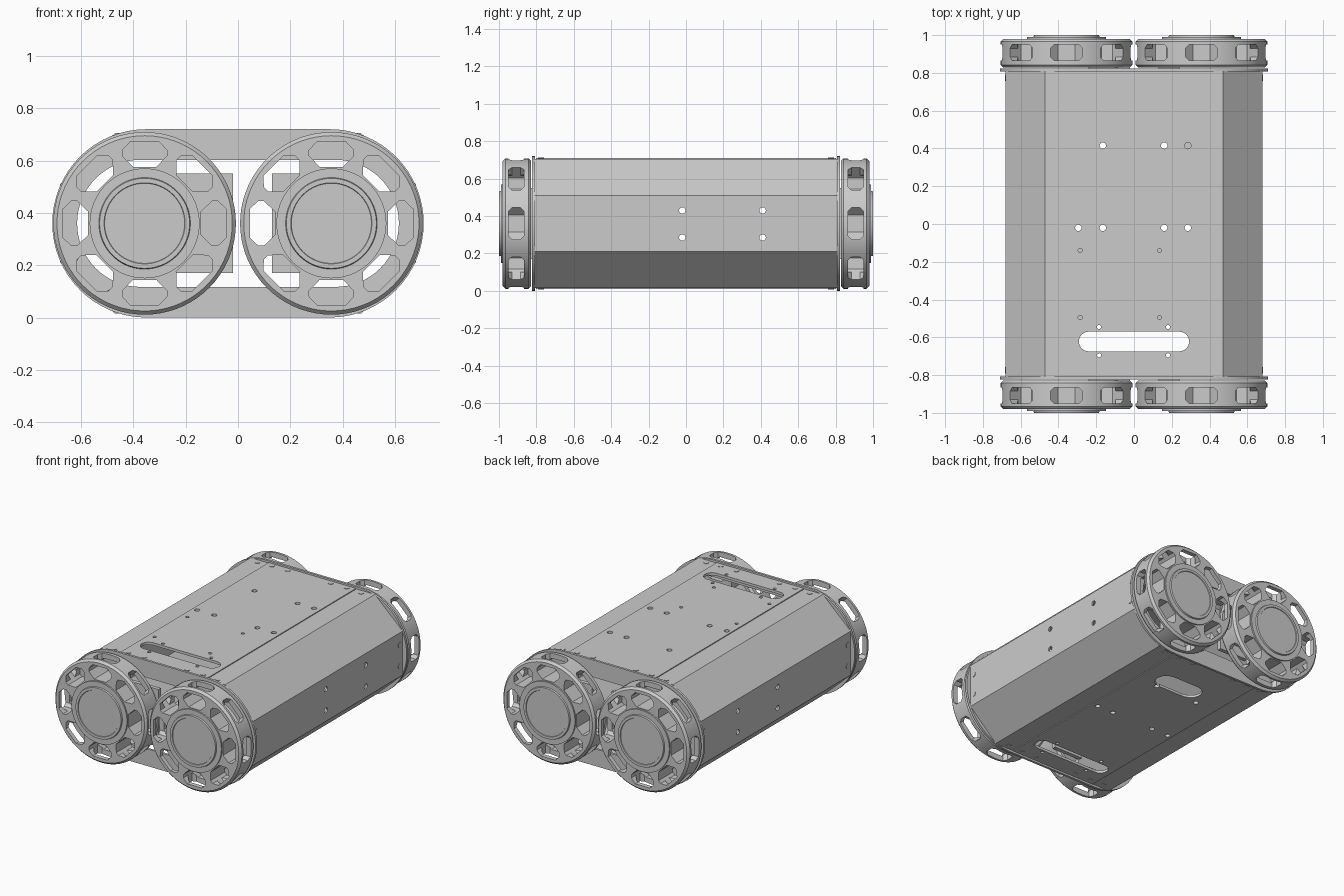
import bpy, bmesh, math
from mathutils import Vector

cube = bpy.data.objects.get("Cube")
if cube:
    bpy.data.objects.remove(cube, do_unlink=True)

grey = bpy.data.materials.new("plain grey")
grey.use_nodes = True
grey.diffuse_color = (0.6, 0.6, 0.6, 1)
grey.node_tree.nodes["Principled BSDF"].inputs["Base Color"].default_value = (0.6, 0.6, 0.6, 1)

MID = 0.36      # height of the wheel axes
AXLE = 0.357    # sideways offset of the wheel axes


def build(name, solids):
    """Each solid is a list of rings with equal point counts, capped at both ends."""
    bm = bmesh.new()
    for rings in solids:
        loops = [[bm.verts.new(p) for p in ring] for ring in rings]
        for a, b in zip(loops, loops[1:]):
            for i in range(len(a)):
                j = (i + 1) % len(a)
                bm.faces.new((a[i], a[j], b[j], b[i]))
        bm.faces.new(loops[0][::-1])
        bm.faces.new(loops[-1])
    # Winding is consistent per solid, so only the overall direction needs fixing
    if bm.calc_volume(signed=True) < 0:
        bmesh.ops.reverse_faces(bm, faces=bm.faces[:])
    me = bpy.data.meshes.new(name)
    bm.to_mesh(me)
    bm.free()
    me.materials.append(grey)
    ob = bpy.data.objects.new(name, me)
    bpy.context.collection.objects.link(ob)
    return ob


def prism(pts, axis, lo, hi):
    """Extrude a 2D outline along x, y or z."""
    place = {"x": lambda a, b, d: Vector((d, a, b)),
             "y": lambda a, b, d: Vector((a, d, b)),
             "z": lambda a, b, d: Vector((a, b, d))}[axis]
    return [[place(a, b, d) for a, b in pts] for d in (lo, hi)]


def circle(cx, cy, r, n=16):
    return [(cx + r * math.cos(math.tau * i / n), cy + r * math.sin(math.tau * i / n)) for i in range(n)]


def box(x0, x1, y0, y1):
    return [(x0, y0), (x1, y0), (x1, y1), (x0, y1)]


def stadium(cx, cy, half, r, n=32):
    """Slot outline: two half circles whose centres are 2 * half apart."""
    pts = []
    for side in (1, -1):
        for i in range(n + 1):
            a = math.pi * i / n - side * math.pi / 2
            pts.append((cx + side * half + r * math.cos(a), cy + r * math.sin(a)))
    return pts


def cut(ob, solids):
    """Subtract the solids one after another."""
    for solid in solids:
        cutter = build("cutter", [solid])
        cutter.hide_render = True
        mod = ob.modifiers.new("cut", "BOOLEAN")
        mod.operation, mod.solver, mod.object = "DIFFERENCE", "EXACT", cutter
        dg = bpy.context.evaluated_depsgraph_get()
        me = bpy.data.meshes.new_from_object(ob.evaluated_get(dg))
        ob.modifiers.clear()
        ob.data = me
        bpy.data.objects.remove(cutter, do_unlink=True)


def smooth(ob):
    bpy.ops.object.select_all(action="DESELECT")
    ob.select_set(True)
    bpy.context.view_layer.objects.active = ob
    bpy.ops.object.shade_smooth_by_angle(angle=math.radians(25))


# Holes shared by the panels and the shell
through = [prism(circle(x, y, 0.017), "z", -0.1, 0.9) for x, y in
           [(-0.165, 0.415), (0.16, 0.415), (-0.295, -0.02), (-0.165, -0.02), (0.16, -0.02), (0.285, -0.02)]]
through += [prism(circle(x, y, 0.011), "z", -0.1, 0.9) for x in (-0.185, 0.18) for y in (-0.545, -0.695)]
through.append(prism(stadium(0, -0.622, 0.24, 0.052, 12), "z", -0.1, 0.9))
top_only = [prism(circle(0.285, 0.415, 0.017), "z", 0.5, 0.9)]
top_only += [prism(circle(x, y, 0.011), "z", 0.5, 0.9) for x in (-0.285, 0.135) for y in (-0.14, -0.495)]
hatch = prism(stadium(0.05, 0.5, 0.1, 0.075, 6), "z", -0.1, 0.2)
side_holes = [prism(circle(y, z, 0.017), "x", -0.8, 0.8) for y in (-0.02, 0.41) for z in (0.285, 0.43)]


# Eight-sided hollow body
def octagon(t):
    right = [(0.47 - 0.4 * t, 0.345 - t), (0.68 - t, 0.15 - 0.4 * t)]
    right += [(x, -z) for x, z in reversed(right)]
    return [(x, MID + z) for x, z in right + [(-x, z) for x, z in reversed(right)]]


shell = build("body_shell", [prism(octagon(0), "y", -0.81, 0.81)])
cut(shell, [prism(octagon(0.012), "y", -0.9, 0.9)])
cut(shell, through + top_only + [hatch] + side_holes)

# Raised covers on top and bottom
top = build("top_cover", [prism(box(-0.33, 0.33, -0.803, 0.803), "z", 0.704, 0.711)])
cut(top, through + top_only)
bottom = build("bottom_cover", [prism(box(-0.33, 0.33, -0.803, 0.803), "z", 0.009, 0.016)])
cut(bottom, through + [hatch])

# Flat screw heads
screws = []
for y in (-0.775, 0.775):
    for x in (-0.395, -0.285, -0.165, 0.16, 0.28, 0.39):
        lift = 0.006 if abs(x) < 0.33 else 0
        screws.append(prism(circle(x, y, 0.017), "z", 0.7, 0.708 + lift))
        screws.append(prism(circle(x, y, 0.017), "z", 0.012 - lift, 0.02))
    for z in (0.285, 0.43):
        screws.append(prism(circle(y, z, 0.017), "x", 0.67, 0.683))
        screws.append(prism(circle(y, z, 0.017), "x", -0.683, -0.67))
build("screw_heads", screws)


# Spoked wheel with hub cap, placed by end and side
def make_wheel(name, cx, s):
    def ring(r, y, n=72):
        return [Vector((a, s * y, b)) for a, b in circle(cx, MID, r, n)]

    wheel = build(name, [[ring(r, y) for r, y in
                          [(0.335, 0.828), (0.349, 0.842), (0.349, 0.965), (0.335, 0.98)]]])
    gap = [(-0.045, 0.216), (0.045, 0.216), (0.085, 0.258), (0.085, 0.28),
           (0.055, 0.312), (-0.055, 0.312), (-0.085, 0.28), (-0.085, 0.258)]
    notch = [(-0.085, 0.885), (-0.065, 0.865), (0.065, 0.865), (0.085, 0.885),
             (0.085, 0.93), (0.065, 0.95), (-0.065, 0.95), (-0.085, 0.93)]
    gaps, notches = [], []
    for k in range(8):
        c, d = math.cos(math.tau * k / 8), math.sin(math.tau * k / 8)

        def spot(t, r, y):
            return Vector((cx + r * d + t * c, s * y, MID + r * c - t * d))
        gaps.append([[spot(t, r, y) for t, r in gap] for y in (0.7, 1.1)])
        notches.append([[spot(t, r, y) for t, y in notch] for r in (0.27, 0.4)])
    cut(wheel, gaps + notches)
    smooth(wheel)
    cap = build(name + "_hub_cap", [[ring(r, y) for r, y in
                [(0.21, 0.97), (0.21, 0.99), (0.175, 0.99), (0.172, 1.0), (0.155, 1.0), (0.153, 0.996)]]])
    smooth(cap)


for end, s in (("front", -1), ("back", 1)):
    # End plate with a long opening
    plate = build(end + "_end_plate", [prism(stadium(0, MID, 0.35, 0.36), "y", s * 0.808, s * 0.824)])
    cut(plate, [prism(stadium(0, MID, 0.372, 0.243), "y", s * 0.7, s * 0.9)])
    smooth(plate)
    # Axle brackets behind the wheels
    for side, x0, x1 in (("right", -0.24, -0.02), ("left", 0.13, 0.24)):
        build(f"{end}_{side}_bracket", [prism(box(x0, x1, 0.17, 0.55), "y", s * 0.805, s * 0.832)])
    for side, cx in (("right", -AXLE), ("left", AXLE)):
        make_wheel(f"{end}_{side}_wheel", cx, s)
